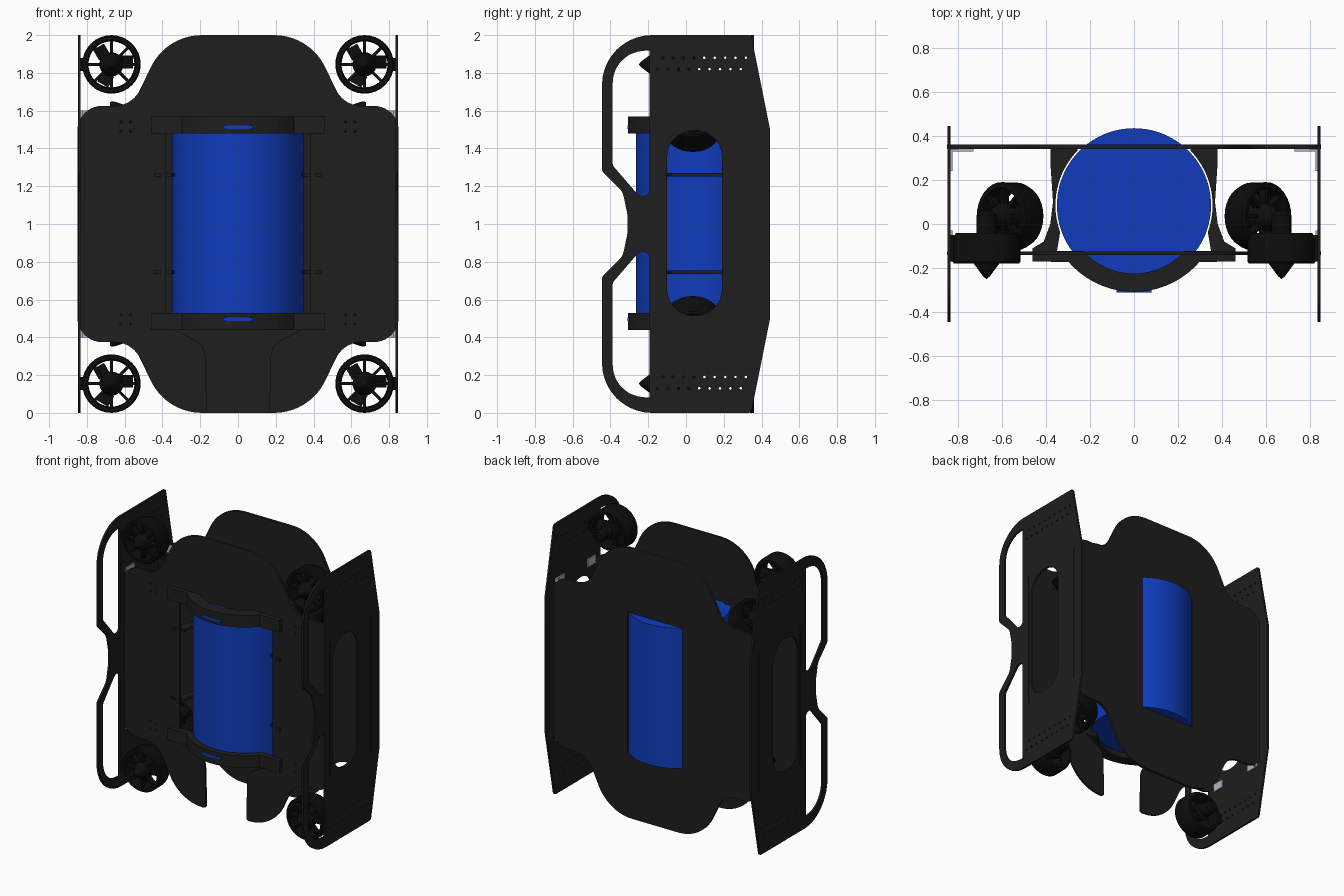
import bpy, bmesh, math
from mathutils import Vector, Matrix

if "Cube" in bpy.data.objects:
    bpy.data.objects.remove(bpy.data.objects["Cube"])


def material(name, rgb):
    m = bpy.data.materials.new(name)
    m.diffuse_color = (*rgb, 1)
    m.use_nodes = True
    m.node_tree.nodes["Principled BSDF"].inputs["Base Color"].default_value = m.diffuse_color
    return m


BLACK = material("black_plastic", (0.013, 0.013, 0.013))
DARK = material("thruster_black", (0.004, 0.004, 0.004))
BLUE = material("hull_blue", (0.005, 0.045, 0.5))
LILAC = material("bracket_lilac", (0.5, 0.42, 0.55))


def fillet(corners, n=10):
    """Round each (a, b, radius) corner of a closed polygon."""
    out = []
    for i, (x, y, r) in enumerate(corners):
        p = Vector((x, y))
        if r == 0:
            out.append(p)
            continue
        u = (Vector(corners[i - 1][:2]) - p).normalized()
        v = (Vector(corners[(i + 1) % len(corners)][:2]) - p).normalized()
        half = u.angle(v) / 2
        c = p + (u + v).normalized() * (r / math.sin(half))
        t = r / math.tan(half)
        s, e = p + u * t - c, p + v * t - c
        a0 = math.atan2(s.y, s.x)
        d = (math.atan2(e.y, e.x) - a0 + math.pi) % (2 * math.pi) - math.pi
        out += [c + r * Vector((math.cos(a0 + d * k / n), math.sin(a0 + d * k / n)))
                for k in range(n + 1)]
    return out


def circle(x, y, r, n=8):
    return [(x + r * math.cos(2 * math.pi * k / n), y + r * math.sin(2 * math.pi * k / n))
            for k in range(n)]


def arc(cx, cy, r, a, b, n=32):
    return [(cx + r * math.cos(math.radians(a + (b - a) * k / n)),
             cy + r * math.sin(math.radians(a + (b - a) * k / n))) for k in range(n + 1)]


def smooth(ob):
    bpy.ops.object.select_all(action='DESELECT')
    ob.select_set(True)
    bpy.context.view_layer.objects.active = ob
    bpy.ops.object.shade_smooth_by_angle(angle=math.radians(35))


def sheet(name, loops, thick, matrix, mat):
    """Flat cut sheet: first loop is the outline, the others are holes."""
    cu = bpy.data.curves.new(name, 'CURVE')
    cu.dimensions, cu.fill_mode, cu.extrude = '2D', 'BOTH', thick / 2
    for loop in loops:
        sp = cu.splines.new('POLY')
        sp.points.add(len(loop) - 1)
        for pt, (x, y) in zip(sp.points, loop):
            pt.co = (x, y, 0, 1)
        sp.use_cyclic_u = True
    ob = bpy.data.objects.new(name, cu)
    bpy.context.collection.objects.link(ob)
    ob.matrix_world = matrix
    bpy.ops.object.select_all(action='DESELECT')
    ob.select_set(True)
    bpy.context.view_layer.objects.active = ob
    bpy.ops.object.convert(target='MESH')
    ob = bpy.context.object
    ob.data.materials.clear()
    ob.data.materials.append(mat)
    smooth(ob)
    return ob


def mesh_object(name, bm, mat):
    bmesh.ops.recalc_face_normals(bm, faces=bm.faces)
    me = bpy.data.meshes.new(name)
    bm.to_mesh(me)
    bm.free()
    me.materials.append(mat)
    ob = bpy.data.objects.new(name, me)
    bpy.context.collection.objects.link(ob)
    smooth(ob)
    return ob


def add_box(bm, lo, hi, rot=Matrix()):
    size = [h - l for l, h in zip(lo, hi)]
    mid = [(h + l) / 2 for l, h in zip(lo, hi)]
    bmesh.ops.create_cube(bm, size=1, matrix=rot @ Matrix.Translation(mid) @ Matrix.Diagonal((*size, 1)))


def box(name, lo, hi, mat):
    bm = bmesh.new()
    add_box(bm, lo, hi)
    return mesh_object(name, bm, mat)


def add_lathe(bm, profile, closed, n=32):
    verts = [bm.verts.new((r, 0, z)) for r, z in profile]
    pairs = list(zip(verts, verts[1:])) + ([(verts[-1], verts[0])] if closed else [])
    edges = [bm.edges.new(p) for p in pairs]
    bmesh.ops.spin(bm, geom=verts + edges, cent=(0, 0, 0), axis=(0, 0, 1),
                   angle=2 * math.pi, steps=n, use_merge=True)
    bmesh.ops.remove_doubles(bm, verts=bm.verts, dist=1e-5)


def xz(y):
    return Matrix.Translation((0, y, 0)) @ Matrix.Rotation(math.pi / 2, 4, 'X')


def yz(x):
    return Matrix(((0, 0, 1, x), (1, 0, 0, 0), (0, 1, 0, 0), (0, 0, 0, 1)))


def mirror_x(half):
    return half + [(-x, z, r) for x, z, r in reversed(half)]


# lobed front and back plates
lobes = [(0.38, 2, 0.3), (0.56, 1.625, 0.15), (0.85, 1.625, 0.13),
         (0.85, 0.375, 0.13), (0.56, 0.375, 0.15), (0.38, 0, 0.3)]
screws = [circle(sx * (0.57 + i * 0.05), z + j * 0.05, 0.006)
          for sx in (1, -1) for z in (0.47, 1.49) for i in (0, 1) for j in (0, 1)]
window = fillet([(0.225, 0.48, 0.01), (0.225, 1.52, 0.01), (-0.225, 1.52, 0.01), (-0.225, 0.48, 0.01)], 3)
sheet("back_plate", [fillet(mirror_x(lobes)), window], 0.02, xz(0.35), BLACK)
slot = [(0.165, 0, 0.02), (0.175, 0.36, 0.1), (0.38, 0.46, 0.03), (0.38, 1.53, 0.03)]
sheet("front_plate", [fillet(mirror_x(lobes + slot))] + screws, 0.016, xz(-0.132), BLACK)

# side panels with grab handles, oval window and perforated rows
def mirror_z(half):
    return half + [(y, 2 - z, r) for y, z, r in reversed(half)]


outline = fillet(mirror_z([(0.445, 1.5, 0.02), (0.345, 2, 0.02), (-0.445, 2, 0.265),
                           (-0.445, 1.28, 0.03), (-0.335, 1.17, 0.08), (-0.31, 1.05, 0.1)]))
grip = [(-0.192, 1.92, 0.01), (-0.388, 1.90, 0.17), (-0.388, 1.31, 0.03),
        (-0.25, 1.15, 0.05), (-0.192, 1.145, 0.035)]
grips = [fillet(grip), fillet([(y, 2 - z, r) for y, z, r in grip])]
oval = fillet([(-0.1, 0.515, 0.14), (0.19, 0.515, 0.14), (0.19, 1.495, 0.14), (-0.1, 1.495, 0.14)])
perforations = [circle(-0.15 + 0.055 * i + (0.027 if row else 0), z, 0.007)
                for i in range(9) for row, z in enumerate((0.13, 0.19, 1.82, 1.88))
                for row in [row % 2]]
for side, sx in (("left", -1), ("right", 1)):
    sheet(side + "_side_panel", [outline, oval] + grips + perforations, 0.014, yz(sx * 0.84), BLACK)

# blue pressure hull
bm = bmesh.new()
bmesh.ops.create_cone(bm, cap_ends=True, segments=96, radius1=0.35, radius2=0.35, depth=1.04,
                      matrix=Matrix.Translation((0, 0.085, 1)))
mesh_object("pressure_hull", bm, BLUE)

# curved straps holding the hull to the front plate
strap = ([(-0.46, -0.125), (-0.46, -0.17)] + arc(0, 0.085, 0.393, 221, 319)
         + [(0.46, -0.17), (0.46, -0.125)] + arc(0, 0.085, 0.31, 318, 222))
for end, z in (("lower", 0.485), ("upper", 1.525)):
    sheet(end + "_hull_strap", [strap], 0.09, Matrix.Translation((0, 0, z)), BLACK)
    zc = 0.495 if end == "lower" else 1.512
    box(end + "_strap_insert", (-0.08, -0.311, zc - 0.009), (0.08, -0.29, zc + 0.009), BLUE)

# thin ribs between the plates, hugging the hull
for side, sx in (("left", -1), ("right", 1)):
    rib = ([(0.38, 0.34), (0.38, 0.28), (0.368, 0.1), (0.38, 0.0), (0.41, -0.08), (0.46, -0.11),
            (0.46, -0.125), (0.445, -0.125), (0.445, -0.148), (0.41, -0.148), (0.41, -0.125), (0.35, -0.125)]
           + arc(0, 0.085, 0.357, -20, 44, 16) + [(0.257, 0.34)])
    for level, z in (("lower", 0.745), ("upper", 1.26)):
        sheet(f"{side}_{level}_rib", [[(sx * x, y) for x, y in rib]], 0.018,
              Matrix.Translation((0, 0, z)), BLACK)


# ducted thruster, nose pointing along the given axis
def thruster(name, centre, axis, nose):
    bm = bmesh.new()
    add_lathe(bm, [(0.155, 0.06), (0.148, 0.07), (0.13, 0.07), (0.124, 0.05),
                   (0.122, -0.07), (0.14, -0.07), (0.153, -0.04)], True)
    add_lathe(bm, [(0, nose), (0.015, nose - 0.012), (0.058, 0.07), (0.064, 0.04), (0.062, -0.06),
                   (0.045, -0.07), (0.045, -0.15), (0.03, -0.17), (0, -0.175)], False, 24)
    for k in range(8):
        add_box(bm, (0.05, -0.008, 0.02), (0.13, 0.008, 0.06), Matrix.Rotation(k * math.pi / 4, 4, 'Z'))
    for k in range(3):
        add_box(bm, (0.05, -0.035, -0.035), (0.115, 0.035, -0.03),
                Matrix.Rotation(k * 2.094, 4, 'Z') @ Matrix.Rotation(0.4, 4, 'X'))
    ob = mesh_object(name, bm, DARK)
    ob.matrix_world = Matrix.Translation(centre) @ Vector(axis).to_track_quat('Z', 'Y').to_matrix().to_4x4()


for side, sx in (("left", -1), ("right", 1)):
    for level, sz in (("lower", -1), ("upper", 1)):
        tag = f"{side}_{level}"
        # corner thruster facing front, with its mounting block
        thruster(tag + "_front_thruster", (sx * 0.67, -0.11, 1 + sz * 0.845), (0, -1, 0), 0.14)
        xs = sorted((sx * 0.815, sx * 0.838))
        z = 1 + sz * 0.845
        box(tag + "_thruster_mount", (xs[0], -0.17, z - 0.035), (xs[1], -0.05, z + 0.035), DARK)
        # diagonal thruster between the plates
        thruster(tag + "_angled_thruster", (sx * 0.56, 0.035, 1 + sz * 0.53), (sx, 0, sz), 0.165)
        # corner angle brackets joining plates to side panels
        zb = 1 + sz * 0.57
        xa = sorted((sx * 0.73, sx * 0.834))
        xb = sorted((sx * 0.824, sx * 0.834))
        bm = bmesh.new()
        add_box(bm, (xa[0], 0.33, zb - 0.03), (xa[1], 0.341, zb + 0.03))
        add_box(bm, (xb[0], 0.24, zb - 0.03), (xb[1], 0.34, zb + 0.03))
        add_box(bm, (xb[0], -0.125, zb - 0.03), (xb[1], -0.03, zb + 0.03))
        mesh_object(tag + "_angle_bracket", bm, LILAC)
